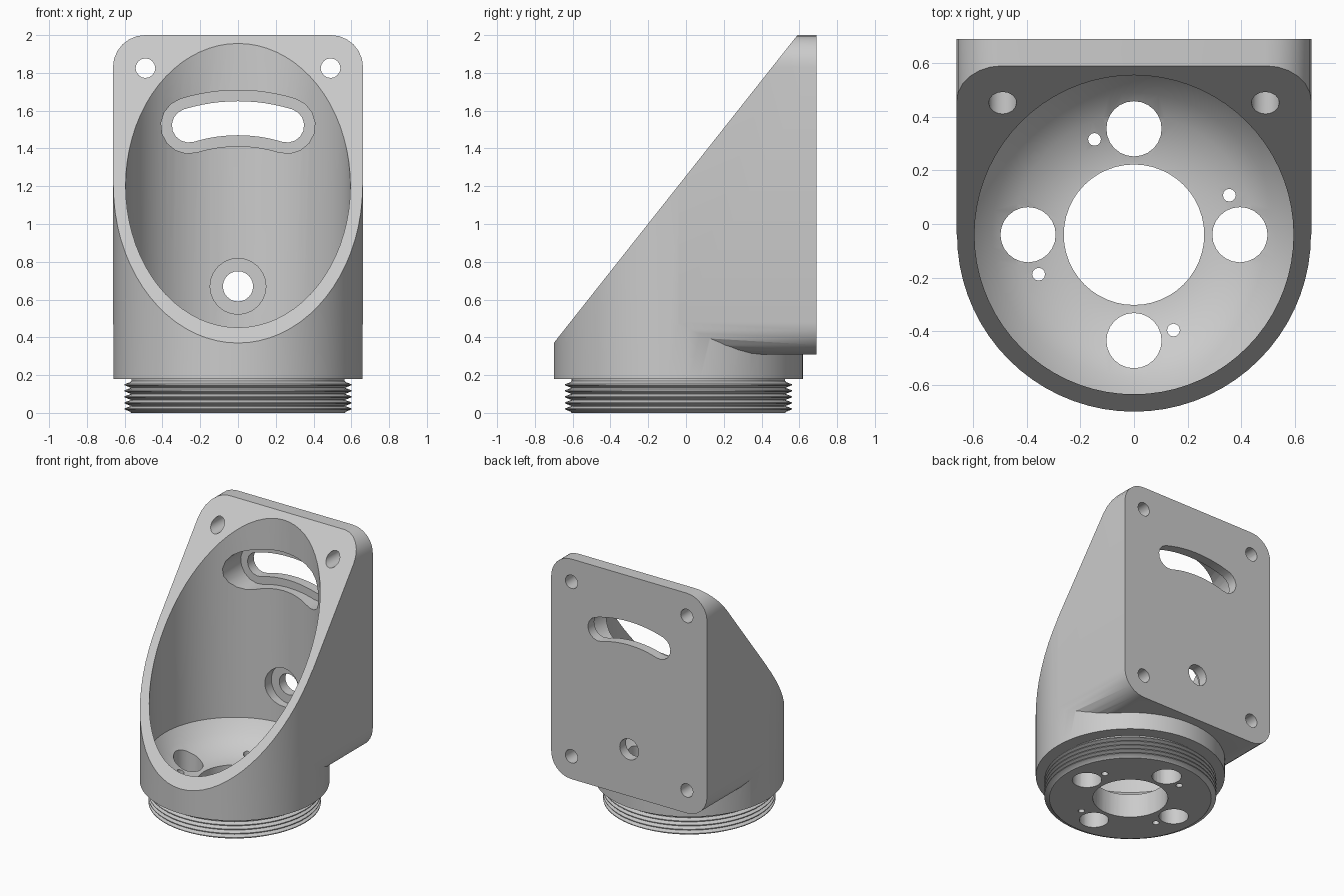
import bpy, bmesh
from math import sin, cos, tau, radians, atan2
from mathutils import Vector

if "Cube" in bpy.data.objects:
    bpy.data.objects.remove(bpy.data.objects["Cube"])

CY = -0.04          # y of the barrel axis
SLOPE = 1.2636      # rise of the angled opening


def finish(bm, name):
    bmesh.ops.remove_doubles(bm, verts=bm.verts, dist=1e-5)
    bmesh.ops.recalc_face_normals(bm, faces=bm.faces)
    me = bpy.data.meshes.new(name)
    bm.to_mesh(me)
    bm.free()
    ob = bpy.data.objects.new(name, me)
    bpy.context.collection.objects.link(ob)
    return ob


def lathe(name, profile, x=0, y=CY, seg=72):
    """Closed solid turned around a vertical axis; profile starts and ends at r = 0."""
    bm = bmesh.new()
    rings = []
    for r, z in profile:
        if r == 0:
            rings.append([bm.verts.new((x, y, z))] * seg)
        else:
            rings.append([bm.verts.new((x + r * cos(tau * i / seg), y + r * sin(tau * i / seg), z))
                          for i in range(seg)])
    for a, b in zip(rings, rings[1:]):
        for i in range(seg):
            j = (i + 1) % seg
            vs = list(dict.fromkeys((a[i], a[j], b[j], b[i])))
            if len(vs) > 2:
                bm.faces.new(vs)
    return finish(bm, name)


def prism(name, outline, start, end, axis='Y'):
    """Extrude an outline: (x, z) along Y, or (y, z) along X."""
    bm = bmesh.new()
    place = (lambda p, d: (p[0], d, p[1])) if axis == 'Y' else (lambda p, d: (d, p[0], p[1]))
    face = bm.faces.new([bm.verts.new(place(p, start)) for p in outline])
    ext = bmesh.ops.extrude_face_region(bm, geom=[face])
    shift = Vector((0, end - start, 0) if axis == 'Y' else (end - start, 0, 0))
    bmesh.ops.translate(bm, vec=shift, verts=[v for v in ext['geom'] if isinstance(v, bmesh.types.BMVert)])
    return finish(bm, name)


def combine(target, other, op):
    mod = target.modifiers.new(op, 'BOOLEAN')
    mod.operation, mod.solver, mod.object = op, 'EXACT', other
    bpy.context.view_layer.objects.active = target
    bpy.ops.object.modifier_apply(modifier=mod.name)
    bpy.data.objects.remove(other, do_unlink=True)


def arc(cx, cz, r, a0, a1, n):
    return [(cx + r * cos(radians(a0 + (a1 - a0) * i / n)),
             cz + r * sin(radians(a0 + (a1 - a0) * i / n))) for i in range(n + 1)]


def circle(cx, cz, r, n=24):
    return arc(cx, cz, r, 0, 360 - 360 / n, n - 1)


def curved_slot(half_width, cz=0.67, R=0.89, spread=17):
    """Slot bent around the pivot hole, with round ends."""
    lo, hi = 90 - spread, 90 + spread
    def end(a):
        return R * cos(radians(a)), cz + R * sin(radians(a))
    pts = arc(0, cz, R + half_width, lo, hi, 12)
    pts += arc(*end(hi), half_width, hi, hi + 180, 8)[1:-1]
    pts += arc(0, cz, R - half_width, hi, lo, 12)
    pts += arc(*end(lo), half_width, lo + 180, lo + 360, 8)[1:-1]
    return pts


# Round barrel
housing = lathe("angled_housing", [(0, 0.18), (0.66, 0.18), (0.66, 1.99), (0, 1.99)])

# Rounded mounting block behind the barrel
w, z0, z1, r = 0.662, 0.31, 2.0, 0.17
corners = [(w - r, z1 - r, 0), (-w + r, z1 - r, 90), (-w + r, z0 + r, 180), (w - r, z0 + r, 270)]
outline = [p for cx, cz, a in corners for p in arc(cx, cz, r, a, a + 90, 6)]
combine(housing, prism("mounting_block", outline, CY, 0.69), 'UNION')

# Threaded foot
thread = [(0, 0), (0.565, 0)]
pitch = 0.032
for i in range(5):
    z = 0.006 + i * pitch
    thread += [(0.57, z), (0.6, z + 0.012), (0.6, z + 0.018), (0.57, z + 0.029)]
thread += [(0.565, 0.17), (0.565, 0.22), (0, 0.22)]
combine(housing, lathe("threaded_foot", thread), 'UNION')

# Sloping opening
def line(y):
    return (y, 2.0 + (y - 0.59) * SLOPE)
combine(housing, prism("slope_cutter", [line(-1), line(1), (-1, line(1)[1])], -1, 1, 'X'), 'DIFFERENCE')

# Bore with a dished floor
bore = [(0, 0.18), (0.27, 0.18), (0.36, 0.20), (0.45, 0.24), (0.53, 0.30), (0.595, 0.39), (0.595, 2.4), (0, 2.4)]
combine(housing, lathe("bore_cutter", bore), 'DIFFERENCE')


# Floor holes: one large, four medium, four small
def drill(x, y, r, seg):
    combine(housing, lathe("drill", [(0, -0.1), (r, -0.1), (r, 0.42), (0, 0.42)], x, y, seg), 'DIFFERENCE')

drill(0, CY, 0.262, 48)
for k in range(4):
    a = tau * k / 4
    drill(0.395 * cos(a), CY + 0.395 * sin(a), 0.103, 24)
    b = a + radians(22.5)
    drill(0.385 * cos(b), CY + 0.385 * sin(b), 0.024, 12)

# Back plate: corner screw holes, pivot hole and curved slot, the last two recessed inside
cuts = [(circle(s * 0.49, 1.825, 0.052, 16), 0.2, 0.8) for s in (-1, 1)]
cuts += [(circle(s * 0.49, 0.485, 0.052, 16), 0.42, 0.8) for s in (-1, 1)]
cuts += [(circle(0, 0.67, 0.08), 0.4, 0.8), (circle(0, 0.67, 0.148), 0.4, 0.615),
         (curved_slot(0.09), 0.3, 0.8), (curved_slot(0.148), 0.3, 0.615)]
for shape, y0, y1 in cuts:
    combine(housing, prism("plate_cutter", shape, y0, y1), 'DIFFERENCE')

# Smooth barrel, crisp edges
bpy.ops.object.select_all(action='DESELECT')
housing.select_set(True)
bpy.context.view_layer.objects.active = housing
bpy.ops.object.shade_smooth_by_angle(angle=radians(30))
